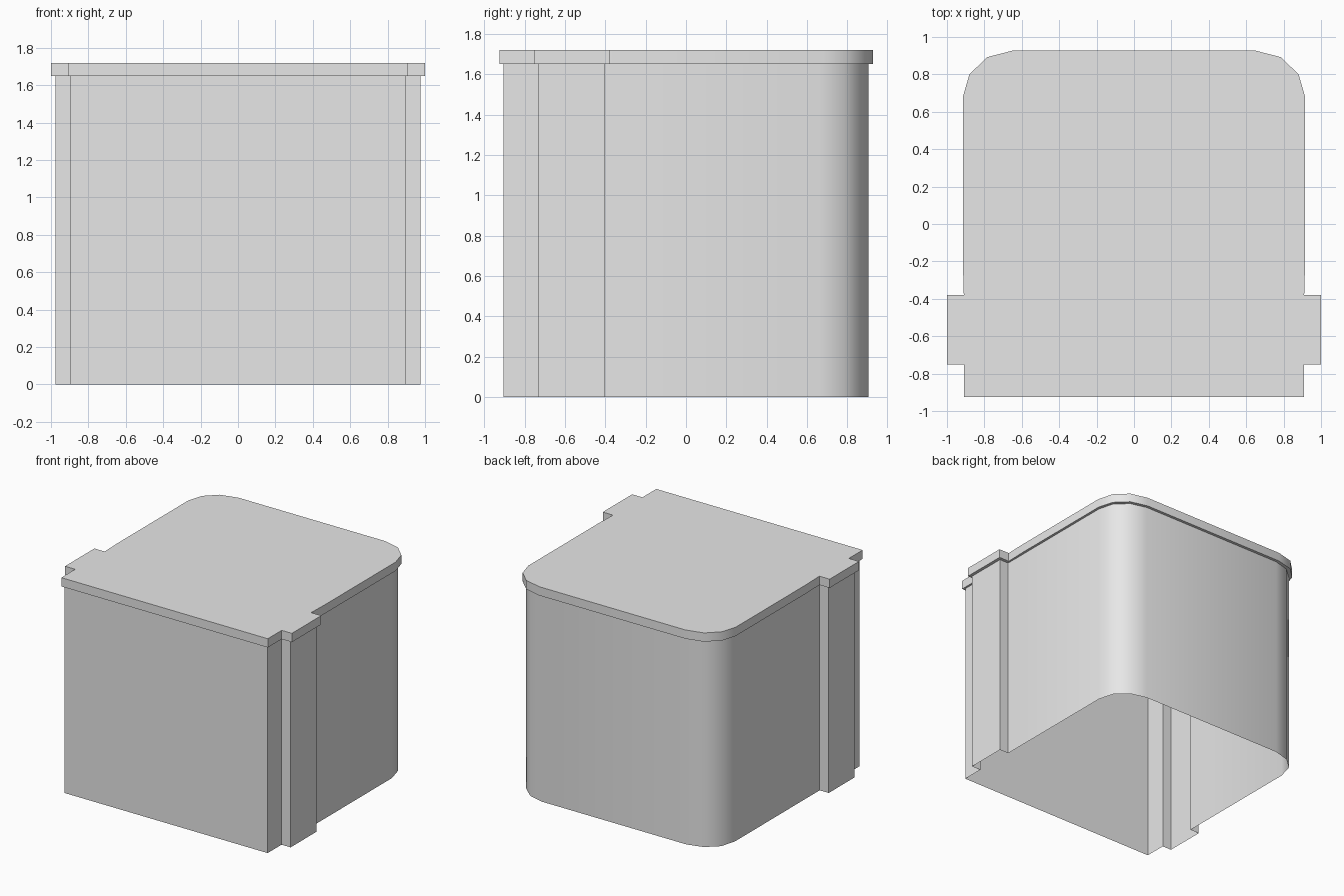
import bpy
import bmesh
import math

cube = bpy.data.objects.get("Cube")
if cube:
    bpy.data.objects.remove(cube, do_unlink=True)

# Single flat colour
grey = bpy.data.materials.new("light_grey")
grey.use_nodes = True
colour = (0.8, 0.8, 0.8, 1)
grey.diffuse_color = colour
grey.node_tree.nodes["Principled BSDF"].inputs["Base Color"].default_value = colour

WALL_TOP, LID_TOP = 1.65, 1.72

# Left half outlines, front to back: square front, side rib, faceted rear corner
wall_half = [(0.895, -0.905), (0.895, -0.73), (0.975, -0.73), (0.975, -0.405),
             (0.895, -0.405), (0.895, -0.2), (0.895, 0.66), (0.86, 0.785),
             (0.765, 0.87), (0.635, 0.905)]
lid_half = [(0.91, -0.925), (0.91, -0.75), (1.0, -0.75), (1.0, -0.38),
            (0.91, -0.38), (0.915, -0.2), (0.915, 0.68), (0.88, 0.80),
            (0.785, 0.892), (0.645, 0.928)]


def add_loop(bm, half, z):
    """Mirror a half outline into a full ring of vertices."""
    outline = half + [(-x, y) for x, y in reversed(half)]
    return [bm.verts.new((x, y, z)) for x, y in outline]


def bridge(bm, lower, upper):
    for i in range(len(lower)):
        j = (i + 1) % len(lower)
        bm.faces.new((lower[i], lower[j], upper[j], upper[i]))


def finish(name, bm):
    mesh = bpy.data.meshes.new(name)
    bm.to_mesh(mesh)
    bm.free()
    mesh.materials.append(grey)
    obj = bpy.data.objects.new(name, mesh)
    bpy.context.collection.objects.link(obj)
    bpy.ops.object.select_all(action="DESELECT")
    obj.select_set(True)
    bpy.context.view_layer.objects.active = obj
    bpy.ops.object.shade_smooth_by_angle(angle=math.radians(35))
    return obj


# Thin wall, open at the bottom
bm = bmesh.new()
bridge(bm, add_loop(bm, wall_half, 0), add_loop(bm, wall_half, WALL_TOP))
finish("box_wall", bm)

# Lid: overhanging ledge, rim and flat top
bm = bmesh.new()
inner = add_loop(bm, wall_half, WALL_TOP)
rim = add_loop(bm, lid_half, WALL_TOP)
top = add_loop(bm, lid_half, LID_TOP)
bridge(bm, inner, rim)
bridge(bm, rim, top)
bm.faces.new(top)
finish("lid", bm)
